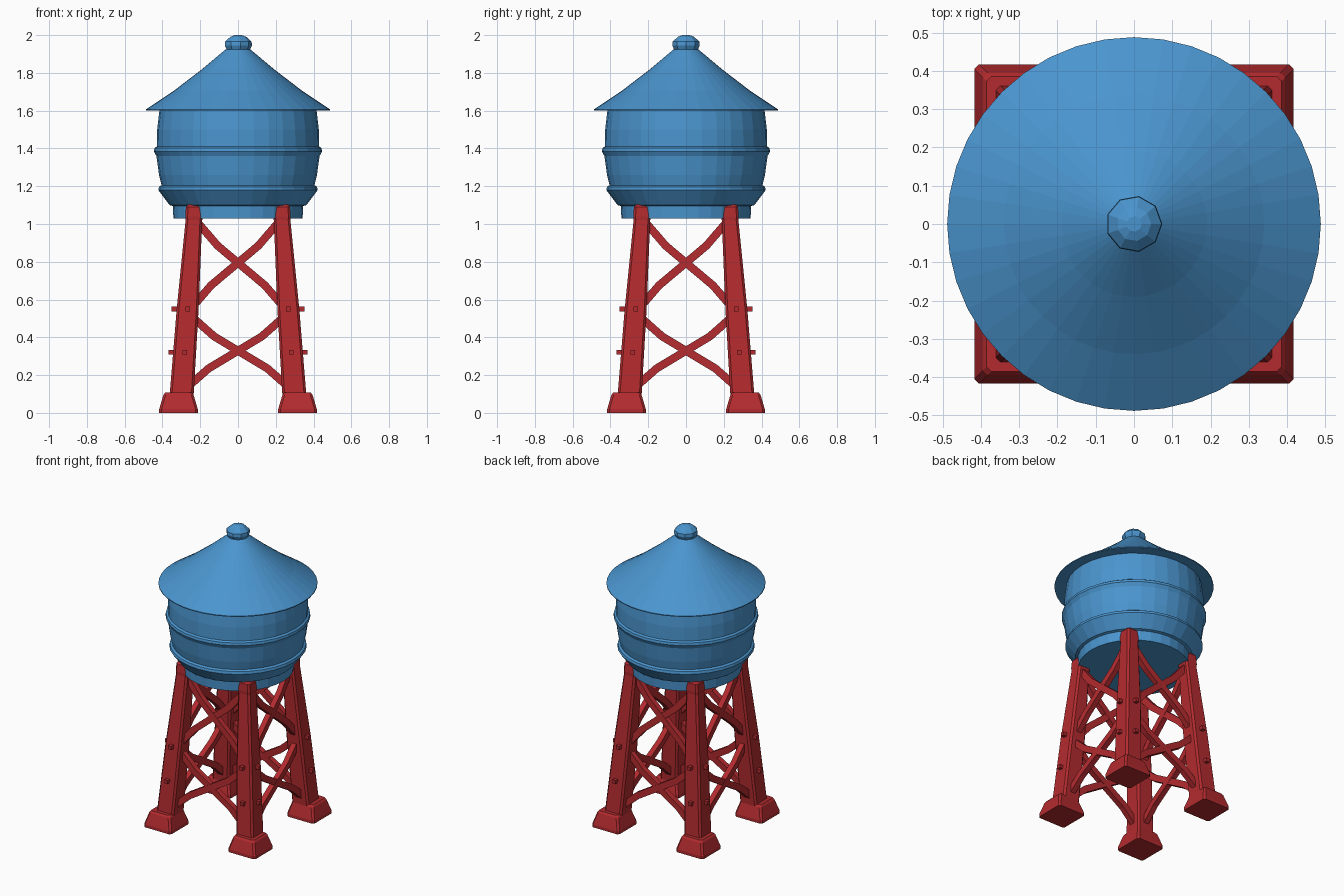
import bpy, bmesh, math
from mathutils import Vector

if "Cube" in bpy.data.objects:
    bpy.data.objects.remove(bpy.data.objects["Cube"])


def material(name, rgb):
    m = bpy.data.materials.new(name)
    m.diffuse_color = (*rgb, 1)
    m.use_nodes = True
    m.node_tree.nodes["Principled BSDF"].inputs["Base Color"].default_value = m.diffuse_color
    return m


BLUE = material("tank blue", (0.069, 0.300, 0.620))
RED = material("frame red", (0.450, 0.024, 0.028))


def finish(bm, name, mat):
    bmesh.ops.recalc_face_normals(bm, faces=bm.faces)
    me = bpy.data.meshes.new(name)
    bm.to_mesh(me)
    bm.free()
    me.materials.append(mat)
    ob = bpy.data.objects.new(name, me)
    bpy.context.collection.objects.link(ob)
    return ob


def loft(rings, name, mat):
    """Skin a list of equal-length point rings and cap both ends."""
    bm = bmesh.new()
    vs = [[bm.verts.new(p) for p in r] for r in rings]
    n = len(vs[0])
    for a, b in zip(vs, vs[1:]):
        for i in range(n):
            j = (i + 1) % n
            bm.faces.new((a[i], a[j], b[j], b[i]))
    bm.faces.new(vs[0])
    bm.faces.new(vs[-1])
    return finish(bm, name, mat)


def lathe(profile, sides, name, mat):
    angles = [2 * math.pi * i / sides for i in range(sides)]
    return loft([[(r * math.cos(t), r * math.sin(t), z) for t in angles]
                 for r, z in profile], name, mat)


def square(x, y, z, h, c=0.012):
    """Square ring with small chamfered corners."""
    k = h - c
    pts = [(h, -k), (h, k), (k, h), (-k, h), (-h, k), (-h, -k), (-k, -h), (k, -h)]
    return [(x + px, y + py, z) for px, py in pts]


def beam(points, w, d, out, name):
    """Rectangular bar swept along points; d is its depth along out."""
    rings = []
    for i, p in enumerate(points):
        t = (points[min(i + 1, len(points) - 1)] - points[max(i - 1, 0)]).normalized()
        s = t.cross(out).normalized() * w / 2
        o = s.cross(t).normalized() * d / 2
        rings.append([p + s + o, p - s + o, p - s - o, p + s - o])
    return loft(rings, name, RED)


def leg_centre(z):
    return 0.305 - 0.07 * z


# Tank with bulging wall, two raised hoops and a stepped base
lathe([(0.342, 1.03), (0.345, 1.095), (0.362, 1.10), (0.422, 1.18), (0.418, 1.197),
       (0.405, 1.205), (0.418, 1.26), (0.432, 1.36), (0.445, 1.385), (0.442, 1.402),
       (0.430, 1.41), (0.428, 1.50), (0.415, 1.61)], 32, "water_tank", BLUE)

# Conical roof with overhanging eave
lathe([(0.40, 1.603), (0.488, 1.60), (0.488, 1.606), (0.34, 1.705),
       (0.19, 1.82), (0.065, 1.925)], 40, "roof", BLUE)

# Faceted knob on the roof
lathe([(0.060, 1.915), (0.074, 1.945), (0.072, 1.965), (0.045, 1.99), (0.02, 2.0)],
      9, "roof_knob", BLUE)

# Four tapered legs on block feet, with bolts on the outer faces
for sx in (-1, 1):
    for sy in (-1, 1):
        tag = ("left" if sx < 0 else "right") + ("_front" if sy < 0 else "_back")
        loft([square(sx * leg_centre(z), sy * leg_centre(z), z, h)
              for z, h in ((0.05, 0.064), (0.55, 0.058), (1.02, 0.044), (1.04, 0.047),
                           (1.09, 0.047), (1.102, 0.038))], "leg_" + tag, RED)
        loft([square(sx * 0.315, sy * 0.315, z, h)
              for z, h in ((0, 0.102), (0.02, 0.102), (0.095, 0.080), (0.108, 0.070))],
             "foot_" + tag, RED)
        for z in (0.32, 0.55):
            c = leg_centre(z)
            for n in (Vector((sx, 0, 0)), Vector((0, sy, 0))):
                p = Vector((sx * c, sy * c, z)) + n * 0.04
                beam([p, p + n * 0.045], 0.024, 0.024, Vector((0, 0, 1)), "bolt_" + tag)

# Two tiers of crossed braces on each of the four sides
for k, side in enumerate(("front", "right", "back", "left")):
    a = k * math.pi / 2
    u = Vector((math.cos(a), math.sin(a), 0))
    out = Vector((math.sin(a), -math.cos(a), 0))
    for tier, z0, z1 in (("lower", 0.11, 0.53), ("upper", 0.53, 1.03)):
        for s in (-1, 1):
            pts = []
            for i in range(5):
                f = i / 4
                z = z0 + (z1 - z0) * f
                x = s * (leg_centre(z0) * (1 - f) - leg_centre(z1) * f)
                # slight S-bend, steeper near the legs
                z -= 0.02 * math.sin(2 * math.pi * f) * -1
                pts.append(u * x + out * leg_centre(z) + Vector((0, 0, z)))
            beam(pts, 0.042, 0.036, out, f"brace_{side}_{tier}")
